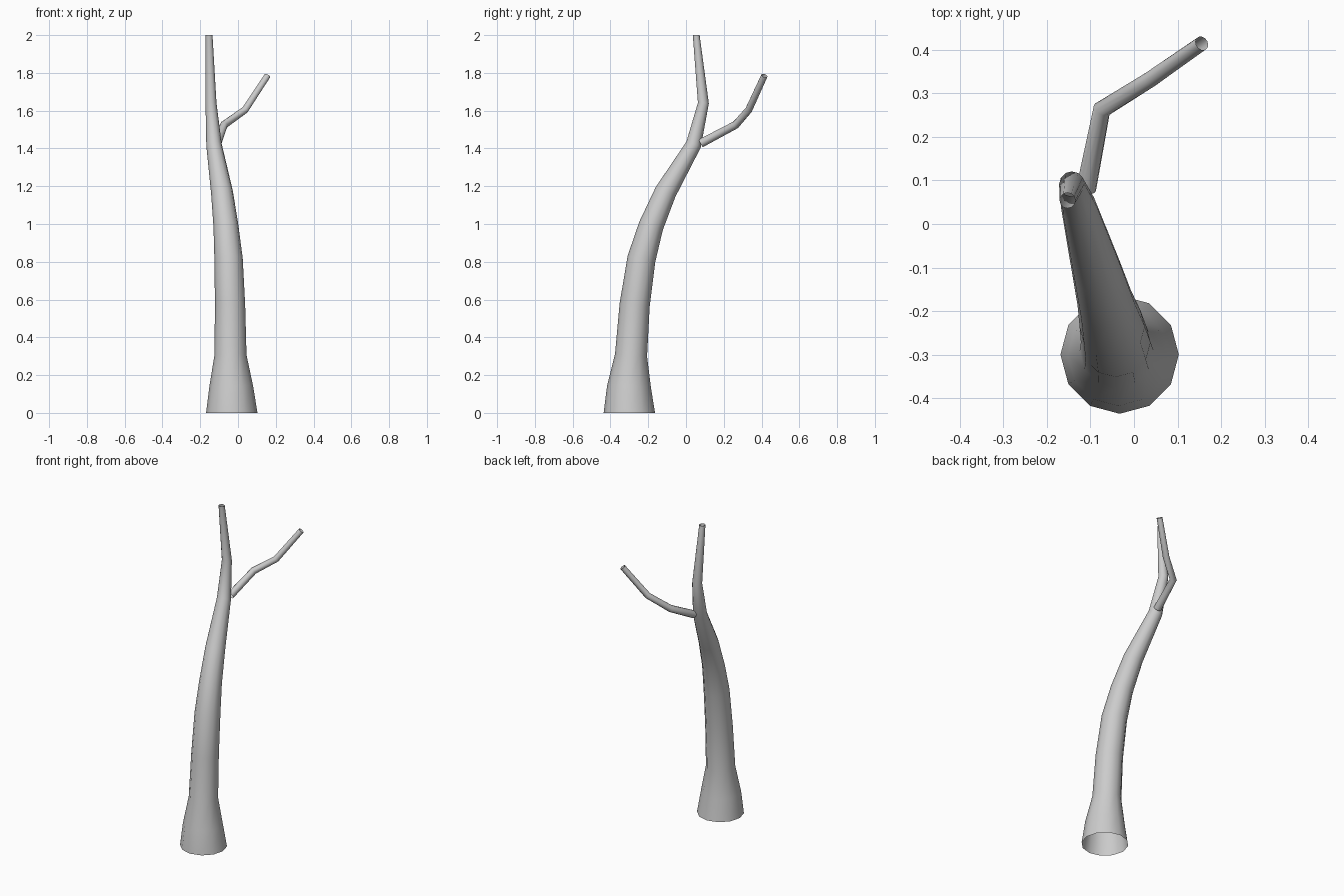
import bpy, bmesh, math
from mathutils import Vector

if "Cube" in bpy.data.objects:
    bpy.data.objects.remove(bpy.data.objects["Cube"])


def tube(name, stations, sides, start_dir=None, end_dir=None):
    """Open tube through (x, y, z, radius) stations, rings square to the path."""
    pts = [Vector(s[:3]) for s in stations]
    bm = bmesh.new()
    rings = []
    for i, s in enumerate(stations):
        before = (pts[i] - pts[i - 1]).normalized() if i > 0 else Vector()
        after = (pts[i + 1] - pts[i]).normalized() if i < len(pts) - 1 else Vector()
        t = (before + after).normalized()
        if i == 0 and start_dir:
            t = Vector(start_dir)
        if i == len(pts) - 1 and end_dir:
            t = Vector(end_dir)
        u = Vector((1, 0, 0))
        u = (u - t * u.dot(t)).normalized()
        v = t.cross(u)
        ring = []
        for k in range(sides):
            a = 2 * math.pi * k / sides
            ring.append(bm.verts.new(pts[i] + s[3] * (u * math.cos(a) + v * math.sin(a))))
        rings.append(ring)
    for lo, hi in zip(rings, rings[1:]):
        for k in range(sides):
            n = (k + 1) % sides
            bm.faces.new((lo[k], lo[n], hi[n], hi[k])).smooth = True
    mesh = bpy.data.meshes.new(name)
    bm.to_mesh(mesh)
    bm.free()
    obj = bpy.data.objects.new(name, mesh)
    bpy.context.collection.objects.link(obj)
    return obj


# Trunk: flared foot, leaning and tapering upwards
tube("trunk", [
    (-0.033, -0.300, 0.00, 0.136),
    (-0.036, -0.302, 0.14, 0.116),
    (-0.040, -0.291, 0.305, 0.085),
    (-0.042, -0.272, 0.57, 0.080),
    (-0.050, -0.236, 0.815, 0.075),
    (-0.064, -0.185, 0.99, 0.066),
    (-0.085, -0.108, 1.17, 0.058),
    (-0.127, 0.040, 1.42, 0.041),
    (-0.143, 0.092, 1.64, 0.029),
    (-0.153, 0.054, 2.00, 0.018),
], 12, start_dir=(0, 0, 1), end_dir=(0, 0, 1))

# Branch: bends out from the upper trunk
tube("branch", [
    (-0.110, 0.080, 1.428, 0.023),
    (-0.074, 0.263, 1.525, 0.021),
    (0.037, 0.332, 1.604, 0.019),
    (0.156, 0.415, 1.785, 0.017),
], 12)
